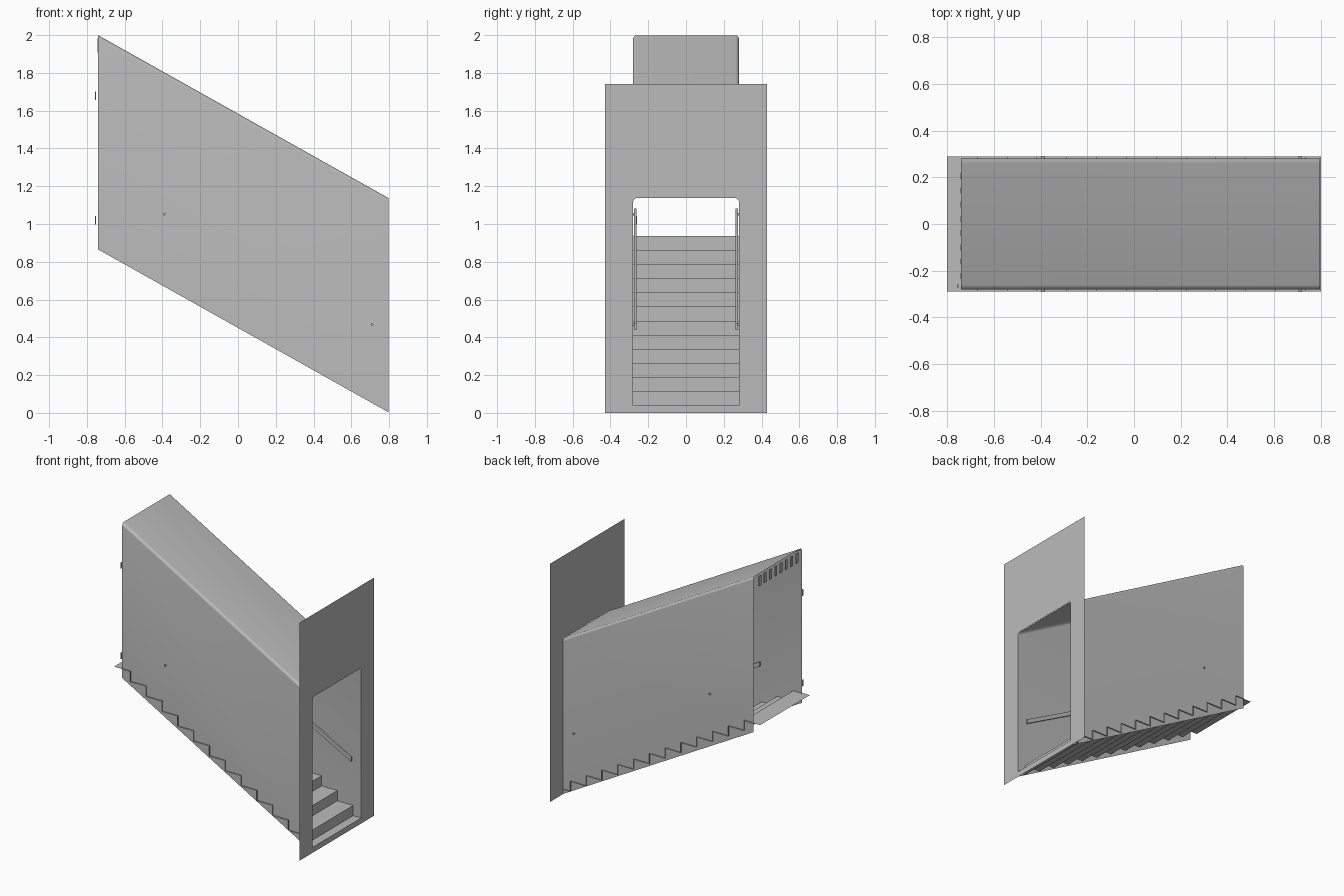
import bpy, bmesh, math
from mathutils import Matrix, Vector

cube = bpy.data.objects.get("Cube")
if cube:
    bpy.data.objects.remove(cube, do_unlink=True)

grey = bpy.data.materials.new("plain_grey")
grey.use_nodes = True
colour = (0.5, 0.5, 0.5, 1)
grey.diffuse_color = colour
grey.node_tree.nodes["Principled BSDF"].inputs["Base Color"].default_value = colour

# Main dimensions
BACK, FRONT = -0.74, 0.797
HALF = 0.28          # half width of the passage
TOP = 1.137          # passage height
RISE = 0.865         # climb from front to back
SILL = 0.04


def finish(name, bm, smooth=False):
    mesh = bpy.data.meshes.new(name)
    bm.to_mesh(mesh)
    bm.free()
    obj = bpy.data.objects.new(name, mesh)
    bpy.context.collection.objects.link(obj)
    mesh.materials.append(grey)
    if smooth:
        bpy.ops.object.select_all(action='DESELECT')
        obj.select_set(True)
        bpy.context.view_layer.objects.active = obj
        bpy.ops.object.shade_smooth_by_angle(angle=math.radians(40))
    return obj


def arch(bottom, radius=0.02, steps=5):
    """Door-shaped outline in (y, z) with rounded top corners."""
    pts = [(-HALF, bottom)]
    for side, start in ((-1, math.pi), (1, math.pi / 2)):
        for i in range(steps + 1):
            a = start - i / steps * math.pi / 2
            pts.append((side * (HALF - radius) + radius * math.cos(a),
                        TOP - radius + radius * math.sin(a)))
    return pts + [(HALF, bottom)]


def sheet(name, rows, smooth=False):
    """Skin a surface across matching rows of points."""
    bm = bmesh.new()
    grid = [[bm.verts.new(p) for p in row] for row in rows]
    for a, b in zip(grid, grid[1:]):
        for i in range(len(a) - 1):
            bm.faces.new((a[i], a[i + 1], b[i + 1], b[i]))
    return finish(name, bm, smooth)


def box(bm, centre, size):
    m = Matrix.Translation(centre) @ Matrix.Diagonal((*size, 1))
    bmesh.ops.create_cube(bm, size=1, matrix=m)


# Sloping passage: two walls and ceiling, open at both ends and below
section = arch(0.003)
sheet("passage_shell",
      [[(FRONT, y, z) for y, z in section],
       [(BACK, y, z + RISE - 0.003) for y, z in section]], smooth=True)

# Flat front panel with the doorway cut through it
bm = bmesh.new()
panel = [(-0.43, 0), (0.43, 0), (0.43, 1.74), (-0.43, 1.74)]
for outline in (panel, arch(SILL)):
    vs = [bm.verts.new((0.8, y, z)) for y, z in outline]
    for a, b in zip(vs, vs[1:] + vs[:1]):
        bm.edges.new((a, b))
bmesh.ops.triangle_fill(bm, edges=bm.edges[:], use_beauty=True, normal=Vector((1, 0, 0)))
finish("front_panel", bm)

# Staircase: thin folded surface, slightly wider than the passage
COUNT, RUN, STEP = 12, 0.1277, 0.0746
path = [(0.8, SILL)]
for i in range(COUNT):
    x = 0.735 - i * RUN
    path += [(x, SILL + i * STEP), (x, SILL + (i + 1) * STEP)]
path.append((-0.8, SILL + COUNT * STEP))
sheet("stairs_and_landing", [[(x, s * 0.288, z) for x, z in path] for s in (-1, 1)])

# Handrails with wall fixings on both sides
for side, label in ((1, "left"), (-1, "right")):
    bm = bmesh.new()
    profile = [(-0.41, 1.05), (0.73, 0.44), (0.73, 0.472), (-0.41, 1.082)]
    face = bm.faces.new([bm.verts.new((x, side * 0.262, z)) for x, z in profile])
    new = bmesh.ops.extrude_face_region(bm, geom=[face])["geom"]
    bmesh.ops.translate(bm, vec=(0, side * 0.012, 0),
                        verts=[v for v in new if isinstance(v, bmesh.types.BMVert)])
    for x, z in ((-0.39, 1.052), (0.71, 0.468)):
        m = Matrix.Translation((x, side * 0.279, z)) @ Matrix.Rotation(math.pi / 2, 4, 'X')
        bmesh.ops.create_cone(bm, cap_ends=True, segments=12, radius1=0.007,
                              radius2=0.007, depth=0.022, matrix=m)
    bmesh.ops.recalc_face_normals(bm, faces=bm.faces[:])
    finish(label + "_handrail", bm)

# Row of vent slats at the top of the rear opening
bm = bmesh.new()
for i in range(8):
    box(bm, (BACK - 0.001, 0.205 - i * 0.061, 1.945), (0.005, 0.026, 0.072))
finish("rear_vent_slats", bm)

# Pair of small hinges by the rear opening
bm = bmesh.new()
for z in (1.02, 1.68):
    box(bm, (-0.754, -0.266, z), (0.007, 0.012, 0.045))
finish("rear_hinges", bm)
